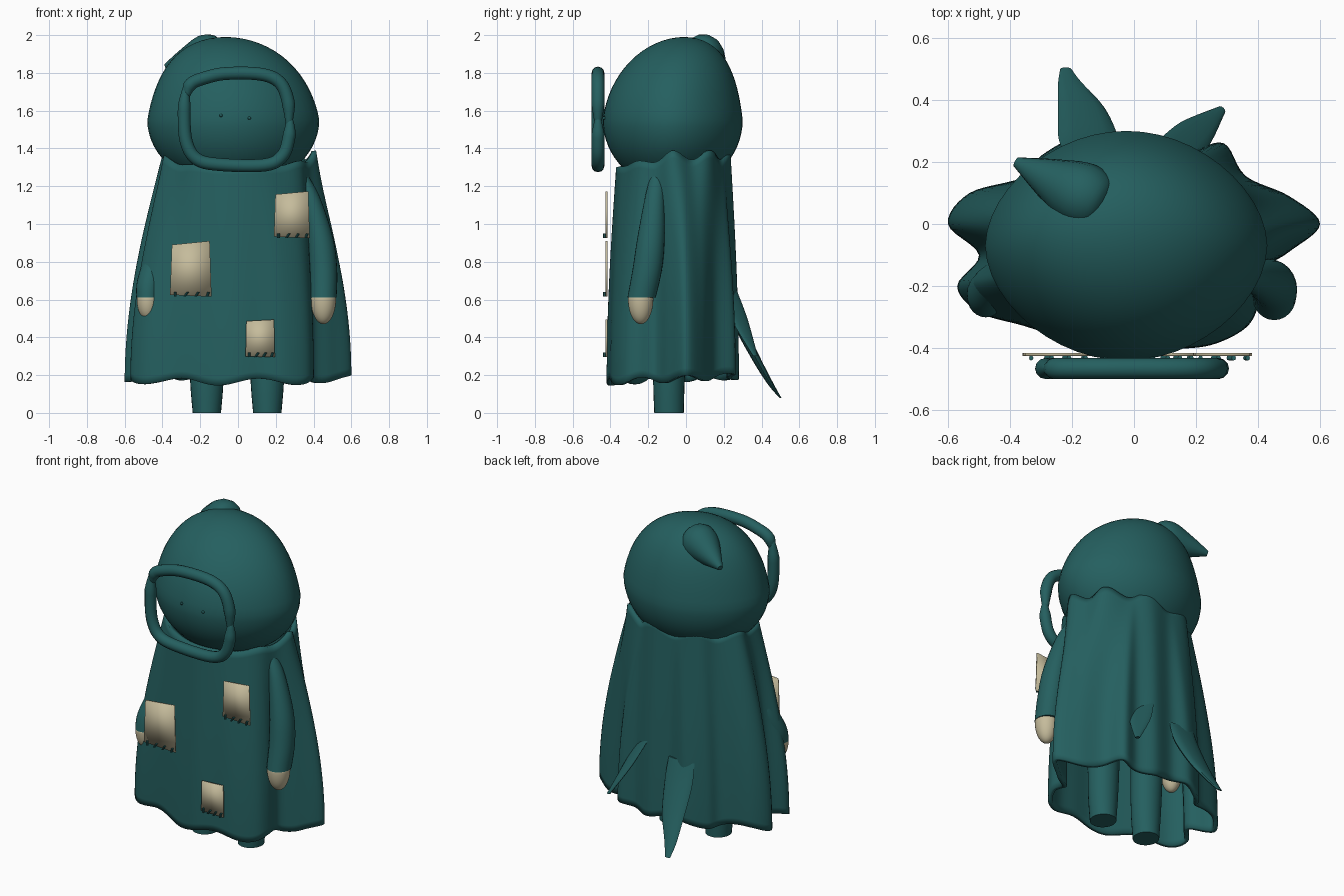
import bpy, bmesh, math
from mathutils import Matrix, Vector

default_cube = bpy.data.objects.get("Cube")
if default_cube:
    bpy.data.objects.remove(default_cube, do_unlink=True)


def make_material(name, rgb):
    material = bpy.data.materials.new(name)
    material.use_nodes = True
    color = (*rgb, 1)
    material.diffuse_color = color
    for node in material.node_tree.nodes:
        if node.type == "BSDF_PRINCIPLED":
            node.inputs["Base Color"].default_value = color
    return material


teal = make_material("deep teal", (0.018, 0.115, 0.115))
beige = make_material("warm beige", (0.56, 0.5, 0.33))


def add_object(name, bm, material, sharp_angle=40):
    bmesh.ops.recalc_face_normals(bm, faces=bm.faces)
    mesh = bpy.data.meshes.new(name)
    bm.to_mesh(mesh)
    bm.free()
    mesh.materials.append(material)
    obj = bpy.data.objects.new(name, mesh)
    bpy.context.collection.objects.link(obj)
    bpy.ops.object.select_all(action="DESELECT")
    obj.select_set(True)
    bpy.context.view_layer.objects.active = obj
    bpy.ops.object.shade_smooth_by_angle(angle=math.radians(sharp_angle))
    return obj


def catmull(a, b, c, d, t):
    return 0.5 * (2 * b + (c - a) * t + (2 * a - 5 * b + 4 * c - d) * t * t
                  + (3 * b - a - 3 * c + d) * t ** 3)


def smooth_path(points, steps, closed=False):
    """Catmull-Rom samples through the points."""
    pts = [Vector(p) for p in points]
    n = len(pts)
    pick = (lambda i: pts[i % n]) if closed else (lambda i: pts[max(0, min(i, n - 1))])
    path = [catmull(pick(i - 1), pick(i), pick(i + 1), pick(i + 2), s / steps)
            for i in range(n if closed else n - 1) for s in range(steps)]
    return path if closed else path + [pts[-1]]


def bridge_rings(bm, rings, caps=True):
    for low, high in zip(rings, rings[1:]):
        for i in range(len(low)):
            j = (i + 1) % len(low)
            bm.faces.new((low[i], low[j], high[j], high[i]))
    if caps:
        bm.faces.new(rings[0])
        bm.faces.new(rings[-1])


def limb(name, sections, material=teal, sides=24):
    """Stack of level ellipses; each section is x, y, z, x radius, y radius."""
    bm = bmesh.new()
    rings = []
    for x, y, z, rx, ry in smooth_path(sections, 5):
        angles = [math.tau * k / sides for k in range(sides)]
        rings.append([bm.verts.new((x + rx * math.cos(a), y + ry * math.sin(a), z))
                      for a in angles])
    bridge_rings(bm, rings)
    return add_object(name, bm, material)


def ellipsoid(name, center, radii, material, reshape):
    bm = bmesh.new()
    bmesh.ops.create_uvsphere(bm, u_segments=48, v_segments=32, radius=1)
    for v in bm.verts:
        reshape(v.co)
        v.co = [c + r * k for c, r, k in zip(center, radii, v.co)]
    return add_object(name, bm, material)


# Hood: fuller below, crown narrowing and leaning back, front and back tapered
def hood_shape(co):
    co.x *= 1 - 0.1 * abs(co.y) ** 1.5
    if co.z < 0:
        co.z *= 0.82
    else:
        co.x *= 1 - 0.15 * co.z * (1 - co.z)
        co.y *= 1 - 0.12 * co.z * (1 - co.z)
        co.x -= 0.09 * co.z ** 2
        co.y += 0.16 * co.z ** 2


ellipsoid("hood", (-0.025, -0.07, 1.55), (0.455, 0.37, 0.44), teal, hood_shape)

# Teardrop tuft on the crown, lying over to one side
tuft = limb("hood_tuft", [(0, 0, -.09, .02, .02), (0, 0, -.06, .085, .085), (0, 0, .02, .105, .105),
                          (0, 0, .14, .065, .065), (0, 0, .255, .016, .016)], sides=14)
root, tip = Vector((-0.16, 0.09, 1.9)), Vector((-0.38, 0.2, 1.835))
turn = (tip - root).to_track_quat("Z", "Y")
tuft.data.transform(Matrix.LocRotScale(root, turn, None))

# Cloak: pleated hem blended into an oval neckline, peaked at sides and back
hem = [(0, -.42), (.12, -.405), (.25, -.39), (.36, -.335), (.4, -.26), (.4, -.16),
       (.5, -.09), (.6, 0), (.5, .09), (.36, .155), (.29, .26), (.18, .24), (.07, .28),
       (-.07, .25), (-.18, .28), (-.3, .22), (-.36, .15), (-.53, .1), (-.6, 0),
       (-.5, -.1), (-.57, -.2), (-.5, -.285), (-.35, -.33), (-.2, -.38), (-.1, -.41)]
outline = smooth_path([(x, y, 0) for x, y in hem], 6, closed=True)
bm = bmesh.new()
rings = []
levels = 30
for level in range(levels + 1):
    drop = level / levels
    spread = math.sin(drop * math.pi / 2)
    ring = []
    for p in outline:
        a = math.atan2((p.y + 0.07) / 0.34, p.x / 0.55)
        front = max(0, -math.sin(a))
        ripple = (1 - front) * math.cos(9 * a)
        neck = Vector((0.4 * math.cos(a), -0.07 + 0.3 * math.sin(a), 0))
        neck *= 1 + 0.035 * ripple
        top = 1.365 + 0.025 * ripple - 0.065 * front
        bottom = 0.178 + 0.018 * math.sin(8 * a) + 0.015 * math.sin(a)
        spot = neck.lerp(p, spread)
        ring.append(bm.verts.new((spot.x, spot.y, top + (bottom - top) * drop)))
    rings.append(ring)
bridge_rings(bm, rings, caps=False)
cloak = add_object("cloak", bm, teal, 60)
shell = cloak.modifiers.new("cloth thickness", "SOLIDIFY")
shell.thickness = 0.025
shell.offset = -1


# Sleeves and hands
def mitten_shape(co):
    if co.z > 0:
        co.z *= 0.2


limb("left_sleeve", [(.33, -.15, 1.28, .025, .03), (.385, -.165, 1.15, .045, .05),
                     (.435, -.185, .93, .068, .072), (.452, -.205, .76, .073, .078),
                     (.452, -.235, .61, .07, .075)])
limb("right_sleeve", [(-.36, -.15, 1.05, .04, .04), (-.43, -.17, .85, .055, .055),
                      (-.47, -.215, .7, .064, .068), (-.478, -.235, .61, .06, .066)])
ellipsoid("left_hand", (.452, -.24, .605), (.067, .067, .135), beige, mitten_shape)
ellipsoid("right_hand", (-.478, -.238, .605), (.058, .062, .115), beige, mitten_shape)

# Legs
for name, x in (("left_leg", 0.155), ("right_leg", -0.165)):
    limb(name, [(x, -.09, 0, .075, .078), (x, -.09, .2, .09, .084),
                (x, -.08, .6, .1, .09)])

# Torn spikes trailing from the back, the short one set at an angle
limb("long_spike", [(-.145, .25, .58, .09, .01), (-.15, .29, .45, .095, .028),
                    (-.17, .375, .28, .075, .024), (-.205, .45, .15, .04, .016),
                    (-.22, .5, .08, .018, .005)], sides=12)
spike = limb("short_spike", [(-.04, -.15, .66, .06, .008), (-.03, -.05, .49, .06, .014),
                             (-.025, .07, .3, .015, .01)], sides=12)
spike.data.transform(Matrix.Translation((.25, .3, 0)) @ Matrix.Rotation(-math.pi / 4, 4, "Z"))


# Hood rim: two overlapping cords tapering at their ends
def cord(name, points):
    curve = bpy.data.curves.new(name, "CURVE")
    curve.dimensions = "3D"
    curve.bevel_depth = 0.034
    curve.bevel_resolution = 4
    curve.use_fill_caps = True
    path = smooth_path([(x, -0.466, z) for x, z in points], 6)
    spline = curve.splines.new("POLY")
    spline.points.add(len(path) - 1)
    for i, (point, p) in enumerate(zip(spline.points, path)):
        point.co = (*p, 1)
        point.radius = min(1, 0.4 + 0.12 * min(i, len(path) - 1 - i))
    spline.use_smooth = True
    curve.materials.append(teal)
    bpy.context.collection.objects.link(bpy.data.objects.new(name, curve))


cord("upper_rim", [(-.275, 1.67), (-.25, 1.74), (-.17, 1.775), (-.06, 1.797), (.12, 1.793),
                   (.22, 1.75), (.265, 1.65), (.27, 1.52)])
cord("lower_rim", [(-.275, 1.73), (-.285, 1.6), (-.275, 1.44), (-.22, 1.345), (-.1, 1.315),
                   (.14, 1.312), (.235, 1.36), (.27, 1.46), (.275, 1.56)])

# Eyes: small beads on the face
for name, x, z in (("right_eye", -0.09, 1.575), ("left_eye", 0.06, 1.56)):
    limb(name, [(x, -.434, z - .008, .004, .004), (x, -.434, z, .009, .009),
                (x, -.434, z + .008, .004, .004)], sides=10)

# Soft-edged patches with a row of stitches along the lower edge
patches = {"chest_patch": (0.19, 0.38, 0.925, 1.165, 0.008),
           "side_patch": (-0.36, -0.14, 0.615, 0.9, 0.01),
           "hem_patch": (0.04, 0.195, 0.295, 0.49, 0.004)}
for name, (x0, x1, z0, z1, skew) in patches.items():
    bm = bmesh.new()
    corners = [(x0, z0 + skew), (x1, z0), (x1 - skew, z1 + skew), (x0 + skew, z1 - skew)]
    face = bm.faces.new([bm.verts.new((x, -0.425, z)) for x, z in corners])
    back = bmesh.ops.extrude_face_region(bm, geom=[face])["geom"]
    bmesh.ops.translate(bm, vec=(0, 0.009, 0),
                        verts=[g for g in back if isinstance(g, bmesh.types.BMVert)])
    add_object(name, bm, beige, 180)
    for k, lean in enumerate((0, 0.009, 0.008, 0.004)):
        x = x0 + (x1 - x0) * (0.13 + 0.26 * k)
        limb(f"{name}_stitch_{k + 1}", [(x - lean, -.432, z0, .007, .008),
                                        (x + lean, -.432, z0 + .026, .007, .008)], sides=8)
